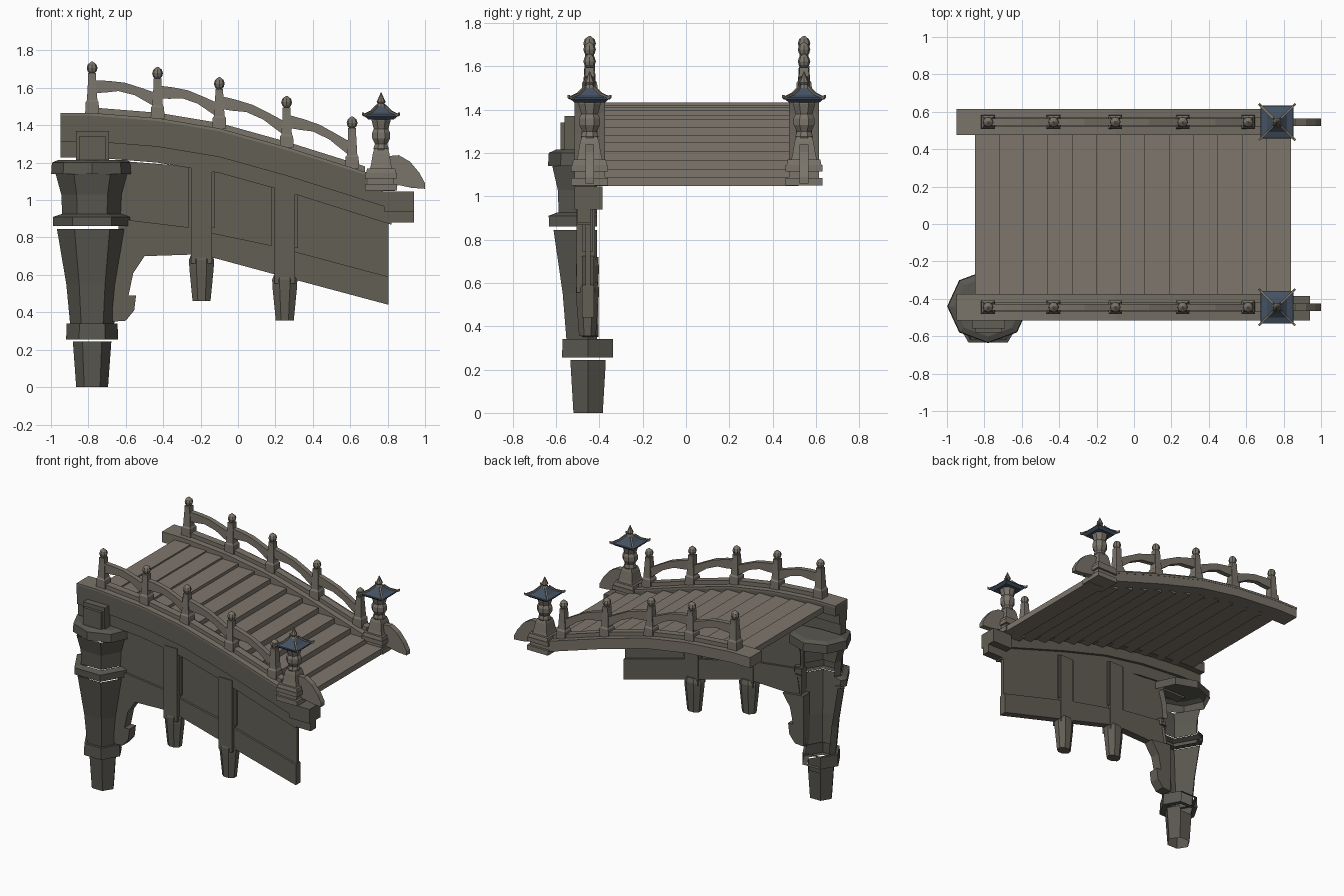
import bpy, bmesh, math
from mathutils import Vector

if "Cube" in bpy.data.objects:
    bpy.data.objects.remove(bpy.data.objects["Cube"])

def material(name, rgb):
    m = bpy.data.materials.new(name)
    m.diffuse_color = (*rgb, 1)
    m.use_nodes = True
    m.node_tree.nodes["Principled BSDF"].inputs["Base Color"].default_value = m.diffuse_color
    return m

PLANK = material("plank_brown", (0.21, 0.182, 0.15))
RAIL = material("rail_stone", (0.195, 0.175, 0.143))
BEAM = material("beam_grey", (0.122, 0.113, 0.09))
PILLAR = material("dark_stone", (0.100, 0.095, 0.079))
ROOF = material("slate_blue", (0.06, 0.085, 0.125))

def finish(name, bm, mat):
    bmesh.ops.recalc_face_normals(bm, faces=bm.faces)
    me = bpy.data.meshes.new(name)
    bm.to_mesh(me)
    bm.free()
    me.materials.append(mat)
    ob = bpy.data.objects.new(name, me)
    bpy.context.collection.objects.link(ob)
    return ob

def prism(name, pts, y0, y1, mat):
    """Extrude an x-z outline from y0 to y1."""
    bm = bmesh.new()
    f = bm.faces.new([bm.verts.new((x, y0, z)) for x, z in pts])
    ext = bmesh.ops.extrude_face_region(bm, geom=[f])
    bmesh.ops.translate(bm, vec=(0, y1 - y0, 0),
                        verts=[v for v in ext["geom"] if isinstance(v, bmesh.types.BMVert)])
    return finish(name, bm, mat)

def box(name, x0, x1, y0, y1, z0, z1, mat):
    return prism(name, [(x0, z0), (x1, z0), (x1, z1), (x0, z1)], y0, y1, mat)

def loft(name, x, y, profile, n, mat, turn=0.0, sy=1.0, cut=None, caps=(True, True)):
    """Stack n-sided rings (z, radius); cut leaves an open shell in front of y = cut."""
    bm = bmesh.new()
    rings = []
    for z, r in profile:
        a = [turn + 2 * math.pi * i / n for i in range(n)]
        rings.append([bm.verts.new((x + r * math.cos(t), y + sy * r * math.sin(t), z)) for t in a])
    for lo, hi in zip(rings, rings[1:]):
        for i in range(n):
            j = (i + 1) % n
            bm.faces.new((lo[i], lo[j], hi[j], hi[i]))
    for ring, cap in zip((rings[0], rings[-1]), caps):
        if cap:
            bm.faces.new(ring)
    bmesh.ops.recalc_face_normals(bm, faces=bm.faces)
    if cut is not None:
        g = bm.verts[:] + bm.edges[:] + bm.faces[:]
        bmesh.ops.bisect_plane(bm, geom=g, plane_co=(0, cut, 0), plane_no=(0, 1, 0), clear_outer=True)
    return finish(name, bm, mat)

def square(name, x, y, profile, mat):
    """Four-sided stack given by half-widths."""
    return loft(name, x, y, [(z, w * math.sqrt(2)) for z, w in profile], 4, mat, math.pi / 4)

# Height of the kerb top along the bridge
CURVE = [(-0.95, 1.463), (-0.78, 1.463), (-0.43, 1.435), (-0.10, 1.38),
         (0.26, 1.28), (0.61, 1.17), (0.94, 1.065)]

def top(x):
    for (x0, z0), (x1, z1) in zip(CURVE, CURVE[1:]):
        if x <= x1:
            return z0 + (z1 - z0) * (x - x0) / (x1 - x0)
    return CURVE[-1][1]

def strip(name, x0, x1, up, down, y0, y1, mat):
    """Curved band following the bridge, offset up/down from the kerb top."""
    xs = [x0] + [c[0] for c in CURVE if x0 < c[0] < x1] + [x1]
    return prism(name, [(x, top(x) + up) for x in xs] + [(x, top(x) + down) for x in reversed(xs)], y0, y1, mat)

# Deck planks, stepping down toward the low end
N, X0, W = 13, -0.85, 0.13
for i in range(N):
    a = X0 + i * W
    z = top(a + W * 0.6) - 0.03
    if i == N - 1:
        z = 1.09
    box(f"plank_{i + 1}", a, a + W, -0.42, 0.52, z - 0.042, z, PLANK)

# Kerbs, railings, lanterns and end scrolls on both sides
POSTS = [-0.78, -0.43, -0.10, 0.26, 0.61]
for side, c in (("front", -0.445), ("back", 0.545)):
    strip(side + "_kerb", -0.95, 0.73, 0, -0.075, c - 0.068, c + 0.068, RAIL if side == "back" else BEAM)
    strip(side + "_kerb_cap", -0.95, 0.73, 0.003, -0.012, c - 0.07, c + 0.07, RAIL)
    strip(side + "_sill", -0.78, 0.68, 0.032, 0, c - 0.026, c + 0.026, RAIL)
    for i, x in enumerate(POSTS):
        z = top(x)
        square(f"{side}_post_{i + 1}", x, c, [(z, 0.037), (z + 0.06, 0.035), (z + 0.07, 0.028),
               (z + 0.19, 0.021), (z + 0.215, 0.021)], RAIL)
        loft(f"{side}_finial_{i + 1}", x, c, [(z + 0.213, 0.012), (z + 0.225, 0.024), (z + 0.243, 0.029),
             (z + 0.262, 0.023), (z + 0.277, 0.004)], 8, RAIL)
    for i, (a, b) in enumerate(zip(POSTS, POSTS[1:])):
        za, zb = top(a) + 0.178, top(b) + 0.135
        def at(t, off):
            return (a + (b - a) * t, za + (zb - za) * t + off)
        prism(f"{side}_rail_{i + 1}",
              [at(0, 0), at(0.25, 0.014), at(0.5, 0.022), at(0.75, 0.012), at(1, 0),
               at(1, -0.078), at(0.85, -0.06), at(0.65, -0.034), at(0.4, -0.03), at(0.2, -0.052), at(0, -0.07)],
              c - 0.018, c + 0.018, RAIL)
    # Lantern: stepped plinth, pedestal, bulb, roof and spire
    x = 0.765
    square(side + "_lantern_plinth", x, c, [(1.05, 0.085), (1.085, 0.085), (1.085, 0.07), (1.115, 0.07),
           (1.115, 0.085), (1.145, 0.085), (1.145, 0.08), (1.17, 0.075)], RAIL)
    square(side + "_lantern_pedestal", x, c, [(1.165, 0.06), (1.19, 0.054), (1.25, 0.044), (1.275, 0.036)], RAIL)
    loft(side + "_lantern_body", x, c, [(1.26, 0.038), (1.275, 0.044), (1.30, 0.036), (1.33, 0.052),
         (1.36, 0.052), (1.38, 0.042), (1.425, 0.055), (1.44, 0.055)], 8, RAIL, math.pi / 8)
    square(side + "_lantern_roof", x, c, [(1.432, 0.07), (1.448, 0.088), (1.455, 0.086), (1.468, 0.054),
           (1.488, 0.034), (1.503, 0.022)], ROOF)
    for k in range(4):
        t = math.pi / 4 + k * math.pi / 2
        d = Vector((math.cos(t), math.sin(t)))
        s = Vector((-d.y, d.x)) * 0.006
        bm = bmesh.new()  # upturned roof ridge
        path = [(0.03, 1.505), (0.075, 1.472), (0.125, 1.455), (0.138, 1.462)]
        rows = [[bm.verts.new((x + d.x * r + q * s.x, c + d.y * r + q * s.y, z + h))
                 for q, h in ((-1, -0.008), (1, -0.008), (1, 0.006), (-1, 0.006))] for r, z in path]
        for u, v in zip(rows, rows[1:]):
            for j in range(4):
                bm.faces.new((u[j], u[(j + 1) % 4], v[(j + 1) % 4], v[j]))
        bm.faces.new(rows[0])
        bm.faces.new(rows[-1])
        finish(f"{side}_roof_ridge_{k + 1}", bm, RAIL)
    loft(side + "_lantern_spire", x, c, [(1.50, 0.028), (1.515, 0.018), (1.525, 0.024), (1.54, 0.017),
         (1.575, 0.002)], 8, RAIL)
    prism(side + "_end_scroll", [(0.80, 1.06), (0.80, 1.235), (0.86, 1.24), (0.92, 1.205), (0.97, 1.145),
          (1.0, 1.09), (1.0, 1.06), (0.93, 1.065), (0.86, 1.08)], c - 0.02, c + 0.02, RAIL)

# Main arched beam on the front side, in three stepped bands, with an end block
strip("front_beam", -0.95, 0.82, -0.07, -0.235, -0.50, -0.44, BEAM)
strip("front_beam_band", -0.95, 0.82, -0.07, -0.15, -0.512, -0.42, BEAM)
box("beam_end_lower", 0.80, 0.94, -0.50, -0.44, 0.88, 0.945, BEAM)
box("beam_end_upper", 0.78, 0.94, -0.515, -0.385, 0.94, 1.045, BEAM)

# Side wall, its lower band and the scrolled bracket beside the pillar
prism("side_wall", [(-0.64, 1.21), (-0.13, 1.17), (0.25, 1.06), (0.805, 0.91), (0.805, 0.57), (0.33, 0.70),
      (-0.12, 0.80), (-0.64, 0.86)], -0.465, -0.44, BEAM)
prism("wall_lower_band", [(-0.64, 0.90), (-0.27, 0.855), (-0.12, 0.82), (0.19, 0.755), (0.805, 0.59), (0.805, 0.44),
      (0.17, 0.61), (-0.20, 0.71), (-0.50, 0.70), (-0.64, 0.70)], -0.48, -0.425, BEAM)
prism("pillar_bracket", [(-0.67, 0.72), (-0.50, 0.70), (-0.56, 0.61), (-0.585, 0.49), (-0.545, 0.49),
      (-0.555, 0.41), (-0.60, 0.355), (-0.67, 0.35)], -0.48, -0.405, BEAM)

# Hanging wall posts
for i, (x, z) in enumerate(((-0.195, 0.46), (0.25, 0.355))):
    box(f"wall_post_{i + 1}", x - 0.055, x + 0.055, -0.505, -0.42, z + 0.2, top(x) - 0.2, BEAM)
    for s in (-1, 1):
        box(f"wall_post_trim_{i + 1}_{'left' if s < 0 else 'right'}", x + s * 0.062 - 0.008, x + s * 0.062 + 0.008,
            -0.48, -0.43, z + 0.39, top(x) - 0.2, BEAM)
    loft(f"post_drop_{i + 1}", x, -0.455, [(z, 0.052), (z + 0.17, 0.07), (z + 0.22, 0.073),
         (z + 0.25, 0.06)], 8, BEAM, math.pi / 8, 0.8)

# Corner pillar: open-backed faceted shells under a full crown, with a block on top
PX, PY = -0.78, -0.452
OPEN = (False, False)
loft("pillar_foot", PX, PY, [(0, 0.085), (0.245, 0.103)], 6, PILLAR, 0, 0.92, -0.372, OPEN)
loft("pillar_base_ring", PX, PY, [(0.34, 0.115), (0.34, 0.136), (0.255, 0.139), (0.255, 0.10)], 6, PILLAR, 0, 1.0,
     -0.337, OPEN)
loft("pillar_lower_shaft", PX, PY, [(0.34, 0.118), (0.55, 0.138), (0.845, 0.188)], 6, PILLAR, 0, 0.98, -0.41, OPEN)
loft("pillar_collar", PX, PY, [(0.86, 0.16), (0.86, 0.208), (0.91, 0.21), (0.925, 0.165)], 6, PILLAR, 0, 1.0, -0.41,
     OPEN)
loft("pillar_upper_shaft", PX, PY, [(0.925, 0.16), (1.03, 0.165), (1.14, 0.195)], 6, PILLAR, 0, 0.98, -0.41, OPEN)
loft("pillar_crown", PX, -0.44, [(1.14, 0.219), (1.20, 0.215), (1.215, 0.18)], 8, PILLAR, 0, 0.9, None, (False, True))
box("pillar_block", -0.865, -0.69, -0.56, -0.49, 1.20, 1.37, BEAM)
prism("pillar_block_face", [(-0.85, 1.215), (-0.705, 1.215), (-0.705, 1.34), (-0.85, 1.34)], -0.58, -0.55, BEAM)
